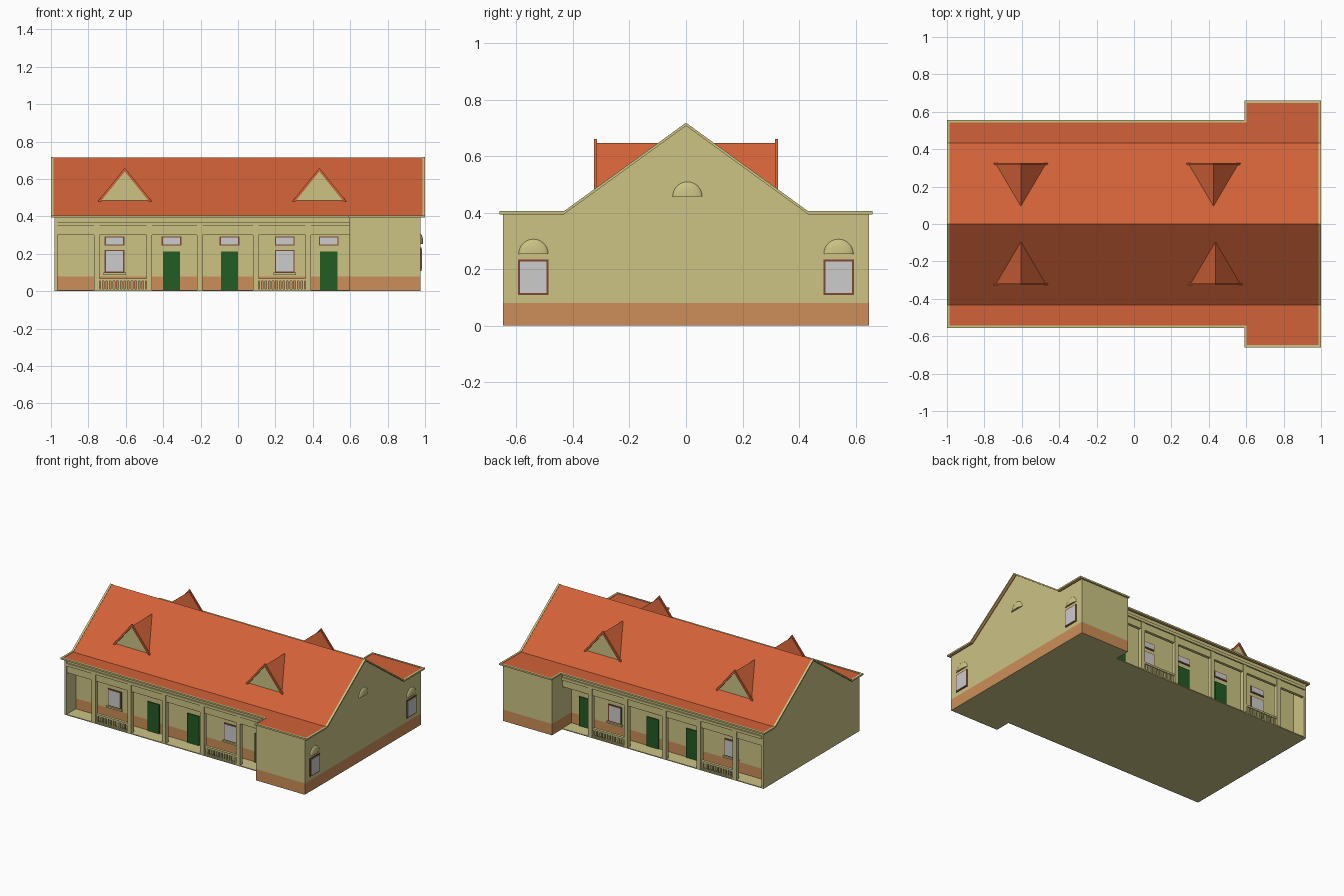
import bpy, bmesh, math
from mathutils import Vector

if "Cube" in bpy.data.objects:
    bpy.data.objects.remove(bpy.data.objects["Cube"])


def lin(c):
    return c / 12.92 if c <= 0.04045 else ((c + 0.055) / 1.055) ** 2.4


def material(name, r, g, b):
    m = bpy.data.materials.new(name)
    m.diffuse_color = (lin(r), lin(g), lin(b), 1)
    m.use_nodes = True
    m.node_tree.nodes["Principled BSDF"].inputs["Base Color"].default_value = m.diffuse_color
    return m


CREAM = material("cream_plaster", 0.80, 0.765, 0.52)
ORANGE = material("orange_tile", 0.82, 0.385, 0.22)
PLINTH = material("ochre_plinth", 0.80, 0.56, 0.345)
GREEN = material("green_paint", 0.135, 0.36, 0.14)
GLASS = material("pale_glass", 0.80, 0.80, 0.80)
BROWN = material("brown_frame", 0.50, 0.28, 0.21)


def finish(bm, name, mats, rule=None):
    bmesh.ops.recalc_face_normals(bm, faces=bm.faces[:])
    if rule:
        for f in bm.faces:
            f.material_index = rule(f)
    me = bpy.data.meshes.new(name)
    bm.to_mesh(me)
    bm.free()
    for m in mats:
        me.materials.append(m)
    ob = bpy.data.objects.new(name, me)
    bpy.context.collection.objects.link(ob)
    return ob


def add_box(bm, x0, x1, y0, y1, z0, z1):
    vs = bmesh.ops.create_cube(bm, size=1)["verts"]
    for v in vs:
        v.co = Vector(((x0 + x1) / 2 + v.co.x * (x1 - x0),
                       (y0 + y1) / 2 + v.co.y * (y1 - y0),
                       (z0 + z1) / 2 + v.co.z * (z1 - z0)))


def boxes(name, mat, items):
    bm = bmesh.new()
    for b in items:
        add_box(bm, *b)
    return finish(bm, name, [mat])


def prism(bm, pts, x0, x1):
    """Extrude a (y, z) outline along x."""
    f = bm.faces.new([bm.verts.new((x0, y, z)) for y, z in pts])
    r = bmesh.ops.extrude_face_region(bm, geom=[f])
    for v in r["geom"]:
        if isinstance(v, bmesh.types.BMVert):
            v.co.x = x1


def block(name, pts, x0, x1, plinth):
    bm = bmesh.new()
    prism(bm, pts, x0, x1)
    if plinth:
        bmesh.ops.bisect_plane(bm, geom=bm.verts[:] + bm.edges[:] + bm.faces[:],
                               plane_co=(0, 0, 0.08), plane_no=(0, 0, 1))
    low = lambda f: int(plinth and f.calc_center_median().z < 0.08 and abs(f.normal.z) < 0.5)
    return finish(bm, name, [CREAM, PLINTH], low)


EAVE, RIDGE, BREAK = 0.396, 0.709, 0.432


def house(w):
    gable = [(BREAK, EAVE), (0, RIDGE), (-BREAK, EAVE)]
    if w > BREAK:
        gable = [(w, EAVE)] + gable + [(-w, EAVE)]
    return [(-w, 0), (w, 0)] + gable


# Walls: recessed core, left end wall, wide right wing
block("core_walls", house(BREAK), -0.966, 0.595, True)
block("left_end_wall", house(0.535), -0.982, -0.966, False)
block("wing_walls", house(0.648), 0.595, 0.977, True)


# Roof: thin folded slab plus flat extensions over the wing
def roof_profile(w, lo, hi):
    up = [(-w, EAVE), (-BREAK, EAVE), (0, RIDGE), (BREAK, EAVE), (w, EAVE)]
    return [(y, z + lo) for y, z in up] + [(y, z + hi) for y, z in reversed(up)]


bm = bmesh.new()
prism(bm, roof_profile(0.543, 0, 0.006), -0.987, 0.6)
prism(bm, roof_profile(0.648, 0, 0.006), 0.6, 0.987)
finish(bm, "roof_tiles", [ORANGE])

# Cream trim around the roof edge
bm = bmesh.new()
prism(bm, roof_profile(0.555, -0.002, 0.009), -1.0, -0.986)
prism(bm, roof_profile(0.66, -0.002, 0.009), 0.986, 1.0)
for s in (-1, 1):
    for x0, x1, a, b in ((-0.986, 0.59, 0.543, 0.555), (0.59, 0.986, 0.648, 0.66),
                         (0.59, 0.601, 0.543, 0.648)):
        ys = sorted((s * a, s * b))
        add_box(bm, x0, x1, ys[0], ys[1], EAVE - 0.002, EAVE + 0.009)
finish(bm, "roof_trim", [CREAM])


# Dormers: triangular face, tiled sides, raised front rim
def dormer(x, s, tag):
    bm = bmesh.new()
    yf = s * 0.318
    a, b, c, d = [bm.verts.new(p) for p in ((x - 0.14, yf, 0.474), (x + 0.14, yf, 0.474),
                                            (x, yf, 0.646), (x, s * 0.095, 0.646))]
    for f in ((a, b, c), (a, c, d), (b, c, d), (a, b, d)):
        bm.faces.new(f)
    finish(bm, "dormer_" + tag, [CREAM, ORANGE], lambda f: int(abs(f.normal.y) < 0.95))
    bm = bmesh.new()
    pts = [(-0.15, 0.474), (0, 0.66), (0.15, 0.474), (0.134, 0.474), (0, 0.64), (-0.134, 0.474)]
    f = bm.faces.new([bm.verts.new((x + px, s * 0.326, z)) for px, z in pts])
    r = bmesh.ops.extrude_face_region(bm, geom=[f])
    for v in r["geom"]:
        if isinstance(v, bmesh.types.BMVert):
            v.co.y = s * 0.315
    finish(bm, "dormer_rim_" + tag, [ORANGE])


for s, side in ((-1, "front"), (1, "back")):
    dormer(-0.605, s, side + "_left")
    dormer(0.435 if s < 0 else 0.425, s, side + "_right")

COLUMNS = (-0.755, -0.475, -0.205, 0.095, 0.375)
DOORS = (-0.355, -0.045, 0.485)
WINDOWS = (-0.66, 0.25)


# Porches, mirrored front and back
def porch(s, side):
    def bx(x0, x1, near, far, z0, z1):
        y0, y1 = sorted((s * near, s * far))
        return (x0, x1, y0, y1, z0, z1)
    boxes("porch_floor_" + side, CREAM, [bx(-0.966, 0.595, BREAK, 0.535, 0, 0.006)])
    boxes("porch_columns_" + side, CREAM,
          [bx(x - 0.015, x + 0.015, 0.507, 0.537, 0.006, 0.35) for x in COLUMNS])
    boxes("porch_beam_" + side, CREAM,
          [bx(-0.966, 0.595, 0.512, 0.532, 0.30, EAVE),
           bx(-0.97, 0.595, 0.505, 0.541, 0.35, 0.37)])
    # Balustrades
    rails = []
    for x0, x1 in ((-0.74, -0.49), (0.11, 0.36)):
        rails.append(bx(x0, x1, 0.512, 0.532, 0.055, 0.068))
        rails.append(bx(x0, x1, 0.514, 0.530, 0.006, 0.012))
        n = 13
        for i in range(n):
            c = x0 + (i + 0.5) * (x1 - x0) / n
            rails.append(bx(c - 0.005, c + 0.005, 0.517, 0.527, 0.01, 0.057))
    boxes("porch_railing_" + side, CREAM, rails)
    # Doors, windows and transoms on the recessed wall
    boxes("doors_" + side, GREEN,
          [bx(x - 0.046, x + 0.046, BREAK, BREAK + 0.008, 0.006, 0.212) for x in DOORS])
    panes = [(x, 0.10, 0.22) for x in WINDOWS] + [(x, 0.245, 0.292) for x in WINDOWS + DOORS]
    boxes("window_frames_" + side, BROWN,
          [bx(x - 0.053, x + 0.053, BREAK, BREAK + 0.005, a, b) for x, a, b in panes])
    boxes("window_glass_" + side, GLASS,
          [bx(x - 0.046, x + 0.046, BREAK, BREAK + 0.008, a + 0.006, b - 0.006)
           for x, a, b in panes])
    # Window sills
    boxes("window_sills_" + side, CREAM,
          [bx(x - 0.06, x + 0.06, BREAK, BREAK + 0.015, 0.088, 0.099) for x in WINDOWS])


porch(-1, "front")
porch(1, "back")

# Wing windows on the right gable end
boxes("wing_window_frames", BROWN,
      [(0.977, 0.982, y - 0.054, y + 0.054, 0.108, 0.234) for y in (-0.54, 0.54)])
boxes("wing_window_glass", GLASS,
      [(0.977, 0.985, y - 0.047, y + 0.047, 0.115, 0.226) for y in (-0.54, 0.54)])

# Half-dome mouldings on the right gable end
for tag, y, z in (("front", -0.54, 0.253), ("gable", 0.005, 0.456), ("back", 0.54, 0.253)):
    bm = bmesh.new()
    bmesh.ops.create_uvsphere(bm, u_segments=24, v_segments=16, radius=1)
    for axis in ((0, 0, 1), (1, 0, 0)):
        bmesh.ops.bisect_plane(bm, geom=bm.verts[:] + bm.edges[:] + bm.faces[:],
                               plane_co=(0, 0, 0), plane_no=axis, clear_inner=True)
        bmesh.ops.holes_fill(bm, edges=[e for e in bm.edges if e.is_boundary], sides=0)
    for v in bm.verts:
        v.co = Vector((0.976 + v.co.x * 0.014, y + v.co.y * 0.053, z + v.co.z * 0.053))
    ob = finish(bm, "half_dome_" + tag, [CREAM])
    bpy.ops.object.select_all(action='DESELECT')
    ob.select_set(True)
    bpy.context.view_layer.objects.active = ob
    bpy.ops.object.shade_smooth_by_angle(angle=math.radians(40))
